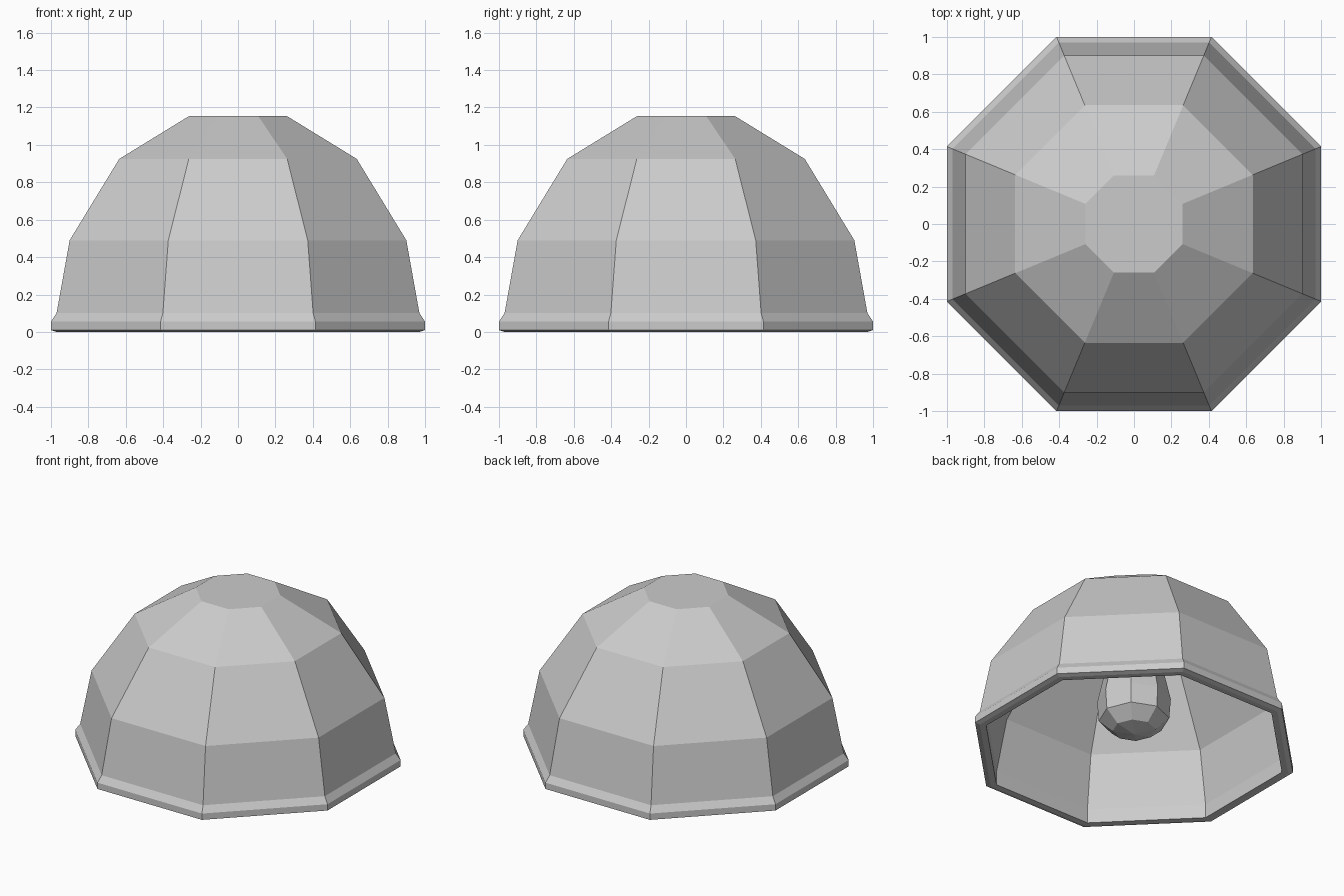
import bpy, bmesh, math

cube = bpy.data.objects.get("Cube")
if cube:
    bpy.data.objects.remove(cube, do_unlink=True)

SIDES = 8

grey = bpy.data.materials.new("light_grey")
grey.use_nodes = True
colour = (0.6, 0.6, 0.6, 1)
grey.diffuse_color = colour
grey.node_tree.nodes["Principled BSDF"].inputs["Base Color"].default_value = colour


def lathe(name, profile, turn):
    """Revolve a (radius, height) profile into a flat-sided solid."""
    bm = bmesh.new()
    rings = []
    for r, z in profile:
        angles = [turn + math.tau * i / SIDES for i in range(SIDES)]
        rings.append([bm.verts.new((r * math.cos(a), r * math.sin(a), z)) for a in angles])
    for low, high in zip(rings, rings[1:]):
        for i in range(SIDES):
            j = (i + 1) % SIDES
            bm.faces.new((low[i], low[j], high[j], high[i]))
    bmesh.ops.remove_doubles(bm, verts=bm.verts, dist=0.0001)
    bmesh.ops.recalc_face_normals(bm, faces=bm.faces)
    mesh = bpy.data.meshes.new(name)
    bm.to_mesh(mesh)
    bm.free()
    mesh.materials.append(grey)
    obj = bpy.data.objects.new(name, mesh)
    bpy.context.collection.objects.link(obj)
    return obj


# Hollow faceted shade: outer wall with rolled rim, cap, then inner wall back down
flat_radius = 1 / math.cos(math.pi / SIDES)
shade = [(0.97, 0), (1, 0.01), (1, 0.055), (0.97, 0.1), (0.9, 0.49),
         (0.635, 0.925), (0.26, 1.155), (0, 1.155),
         (0, 1.11), (0.25, 1.11), (0.61, 0.89), (0.86, 0.47),
         (0.93, 0.1), (0.93, 0), (0.97, 0)]
lathe("lamp_shade", [(r * flat_radius, z) for r, z in shade], math.pi / SIDES)

# Bulb hanging below the cap
bulb = [(0, 0.11), (0.14, 0.14), (0.23, 0.22), (0.24, 0.36),
        (0.2, 0.54), (0.12, 0.72), (0.12, 0.8), (0, 0.8)]
lathe("bulb", bulb, 0)

# Socket joining the bulb to the cap
lathe("socket", [(0, 0.76), (0.15, 0.76), (0.15, 1.12), (0, 1.12)], 0)
